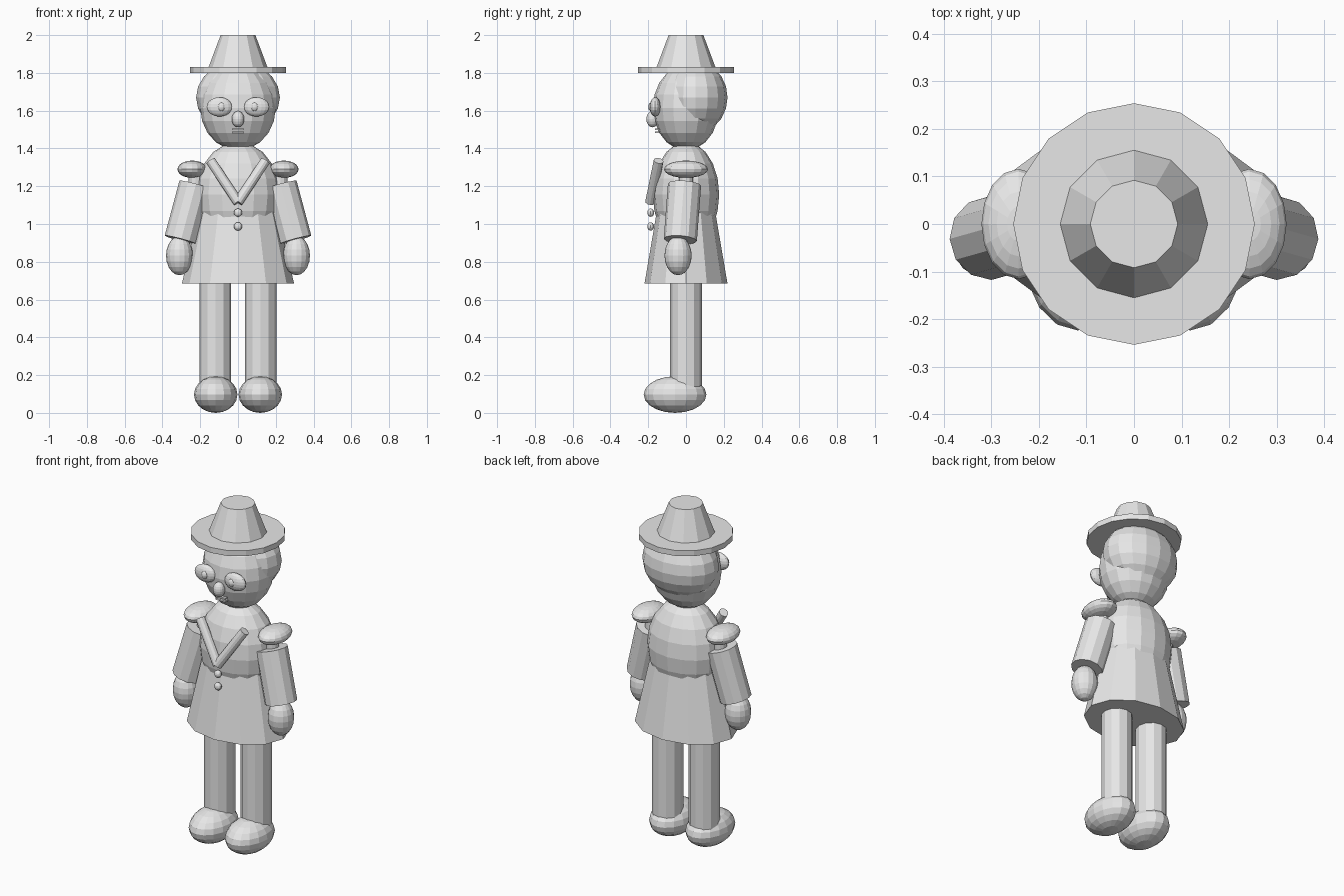
import bpy
from mathutils import Vector

cube = bpy.data.objects.get("Cube")
if cube:
    bpy.data.objects.remove(cube, do_unlink=True)

GREY = (0.8, 0.8, 0.8, 1)
grey = bpy.data.materials.new("light_grey")
grey.use_nodes = True
grey.diffuse_color = GREY
grey.node_tree.nodes["Principled BSDF"].inputs["Base Color"].default_value = GREY


def finish(name):
    ob = bpy.context.object
    ob.name = name
    ob.data.materials.append(grey)
    return ob


def ball(name, centre, radii, segments=16, rings=10):
    """Faceted ellipsoid."""
    bpy.ops.mesh.primitive_uv_sphere_add(segments=segments, ring_count=rings, radius=1, location=centre)
    ob = finish(name)
    ob.scale = radii
    return ob


def rod(name, start, end, r1, r2=None, sides=12, flatten=1):
    """Straight or tapered prism between two points."""
    start, end = Vector(start), Vector(end)
    axis = end - start
    bpy.ops.mesh.primitive_cone_add(vertices=sides, radius1=r1, radius2=r1 if r2 is None else r2,
                                    depth=axis.length, location=(start + end) / 2)
    ob = finish(name)
    ob.rotation_mode = "QUATERNION"
    ob.rotation_quaternion = Vector((0, 0, 1)).rotation_difference(axis)
    ob.scale.y = flatten
    return ob


# Hat
rod("hat_brim", (0, 0, 1.8), (0, 0, 1.832), 0.254, sides=16)
rod("hat_crown", (0, 0, 1.83), (0, 0, 2), 0.156, 0.092)

# Head and face
ball("head", (0, 0, 1.615), (0.2, 0.175, 0.225))
ball("hair", (0, 0.05, 1.67), (0.222, 0.17, 0.19))
ball("nose", (0, -0.177, 1.555), (0.033, 0.033, 0.043))
for name, z in (("upper_lip", 1.502), ("lower_lip", 1.486)):
    bpy.ops.mesh.primitive_cube_add(size=1, location=(0, -0.152, z))
    finish(name).scale = (0.065, 0.025, 0.009)

# Torso and coat
ball("torso", (0, 0, 1.155), (0.222, 0.176, 0.28))
rod("coat_skirt", (0, 0, 0.684), (0, 0, 1.2), 0.297, 0.178, flatten=0.74)
for name, z in (("upper_button", 1.06), ("lower_button", 0.987)):
    ball(name, (0, -0.187, z), (0.022, 0.018, 0.022), 12, 8)

# Paired parts
for side, s in (("left", 1), ("right", -1)):
    ball(side + "_eye", (s * 0.098, -0.163, 1.62), (0.068, 0.029, 0.051))
    ball(side + "_pupil", (s * 0.088, -0.185, 1.62), (0.019, 0.015, 0.023), 12, 8)
    rod(side + "_lapel", (0, -0.19, 1.115), (s * 0.145, -0.145, 1.335), 0.026)
    ball(side + "_shoulder_pad", (s * 0.243, 0, 1.29), (0.078, 0.116, 0.046))
    rod(side + "_shoulder_peg", (s * 0.225, 0, 1.19), (s * 0.225, 0, 1.28), 0.036)
    rod(side + "_sleeve", (s * 0.225, -0.008, 1.207), (s * 0.303, -0.03, 0.916), 0.088)
    ball(side + "_hand", (s * 0.31, -0.042, 0.833), (0.071, 0.072, 0.104))
    rod(side + "_leg", (s * 0.12, 0, 0.1), (s * 0.12, 0, 0.75), 0.084)
    ball(side + "_shoe", (s * 0.118, -0.058, 0.097), (0.115, 0.166, 0.097))
